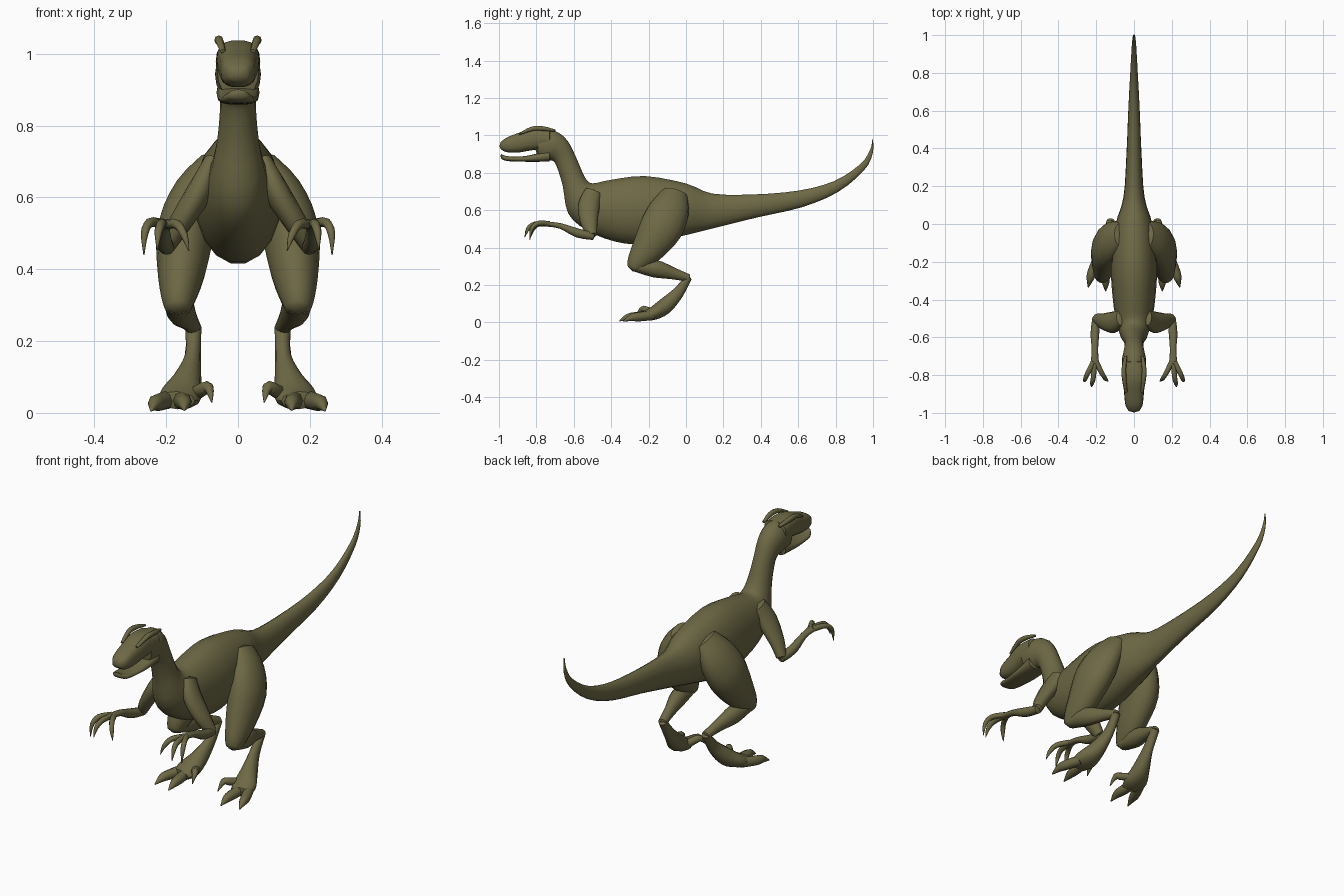
import bpy, bmesh, math
from mathutils import Vector

if "Cube" in bpy.data.objects:
    bpy.data.objects.remove(bpy.data.objects["Cube"], do_unlink=True)

hide = bpy.data.materials.new("olive_hide")
hide.use_nodes = True
olive = (0.155, 0.14, 0.06, 1)
hide.diffuse_color = olive
shader = hide.node_tree.nodes["Principled BSDF"]
shader.inputs["Base Color"].default_value = olive
shader.inputs["Roughness"].default_value = 0.8


def spline(rows, steps):
    """Pass a smooth curve through rows of numbers."""
    out = []
    last = len(rows) - 1
    for i in range(last):
        p0, p1, p2, p3 = (rows[max(0, min(last, i + k))] for k in (-1, 0, 1, 2))
        for s in range(steps):
            t = s / steps
            out.append([b + 0.5 * t * (c - a + t * (2 * a - 5 * b + 4 * c - d
                        + t * (3 * (b - c) + d - a)))
                        for a, b, c, d in zip(p0, p1, p2, p3)])
    out.append(list(rows[-1]))
    return out


def finish(name, bm):
    bmesh.ops.recalc_face_normals(bm, faces=bm.faces)
    mesh = bpy.data.meshes.new(name)
    bm.to_mesh(mesh)
    bm.free()
    mesh.materials.append(hide)
    obj = bpy.data.objects.new(name, mesh)
    bpy.context.collection.objects.link(obj)
    return obj


def smooth(obj):
    bpy.ops.object.select_all(action='DESELECT')
    obj.select_set(True)
    bpy.context.view_layer.objects.active = obj
    bpy.ops.object.shade_smooth_by_angle(angle=math.radians(50))


def loft(name, rings, sides, power=1.0):
    """Skin rings given as centre, side vector and depth vector."""
    bm = bmesh.new()

    def bend(v):
        return math.copysign(abs(v) ** power, v)

    loops = []
    for centre, side, depth in rings:
        angles = [math.tau * k / sides for k in range(sides)]
        loops.append([bm.verts.new(centre + side * bend(math.cos(a))
                                   + depth * bend(math.sin(a))) for a in angles])
    for low, high in zip(loops, loops[1:]):
        for k in range(sides):
            n = (k + 1) % sides
            bm.faces.new((low[k], low[n], high[n], high[k]))
    # rounded ends
    for loop, ring, inner in ((loops[0], rings[0], rings[1]),
                              (loops[-1], rings[-1], rings[-2])):
        out = (ring[0] - inner[0]).normalized()
        size = min(ring[1].length, ring[2].length)
        tip = bm.verts.new(ring[0] + out * size * 0.4)
        for k in range(sides):
            bm.faces.new((loop[k], loop[(k + 1) % sides], tip))
    obj = finish(name, bm)
    smooth(obj)
    return obj


def trunk(name, rows, steps=3, sides=18, power=1.0):
    """Rows: upper y, z, lower y, z, half width."""
    rings = []
    for ty, tz, by, bz, w in spline(rows, steps):
        top, low = Vector((0, ty, tz)), Vector((0, by, bz))
        rings.append(((top + low) / 2, Vector((w, 0, 0)), (top - low) / 2))
    return loft(name, rings, sides, power)


def limb(name, s, rows, steps=3, sides=12):
    """Rows: x, y, z, side radius, depth radius; s mirrors the part."""
    pts = spline(rows, steps)
    mids = [Vector((s * p[0], p[1], p[2])) for p in pts]
    rings = []
    for i, p in enumerate(pts):
        along = (mids[min(i + 1, len(mids) - 1)] - mids[max(i - 1, 0)]).normalized()
        x = Vector((1, 0, 0))
        side = (x - along * x.dot(along)).normalized()
        rings.append((mids[i], side * max(p[3], 0.001),
                      along.cross(side) * max(p[4], 0.001)))
    return loft(name, rings, sides)


def digit(name, s, r, path):
    """Toe or finger ending in a sharp claw."""
    sizes = (1, 0.95, 0.75, 0.1)
    limb(name, s, [(*p, r * k, r * k) for p, k in zip(path, sizes)], 3, 8)


# Tail, torso, neck and skull in one skin
body = trunk("body", [
    (.997, .98, 1.0, .978, .003),
    (.983, .92, .998, .90, .007),
    (.93, .845, .95, .81, .012),
    (.79, .755, .81, .695, .02),
    (.60, .705, .62, .615, .03),
    (.36, .685, .38, .56, .04),
    (.14, .69, .14, .50, .056),
    (0, .745, -.02, .46, .10),
    (-.22, .785, -.22, .415, .122),
    (-.40, .765, -.38, .43, .113),
    (-.50, .745, -.53, .49, .095),
    (-.535, .77, -.63, .58, .074),
    (-.56, .82, -.66, .73, .056),
    (-.59, .89, -.695, .84, .05),
    (-.635, .975, -.72, .865, .056),
    (-.70, 1.025, -.75, .86, .064),
    (-.79, 1.035, -.79, .87, .058)])

# Open jaws
upper_jaw = trunk("upper_jaw", [
    (-.73, 1.03, -.73, .925, .062),
    (-.82, 1.038, -.82, .92, .059),
    (-.90, 1.012, -.90, .907, .052),
    (-.96, .988, -.96, .91, .045),
    (-.99, .965, -.99, .925, .028)], power=0.75)
trunk("lower_jaw", [
    (-.73, .925, -.73, .86, .06),
    (-.82, .897, -.82, .858, .056),
    (-.90, .886, -.90, .86, .049),
    (-.96, .89, -.96, .863, .042),
    (-.988, .90, -.988, .875, .024)], power=0.75)

# Eye sockets cut through the head
eye_y, eye_z = -.79, 1.0
bm = bmesh.new()
bmesh.ops.create_cone(bm, cap_ends=True, segments=12, radius1=.019,
                      radius2=.019, depth=.3)
for v in bm.verts:
    x, y, z = v.co
    v.co = (z, eye_y + x, eye_z + y)
cutter = finish("eye_socket_cutter", bm)
cutter.hide_render = True
for part in (body, upper_jaw):
    cut = part.modifiers.new("eye_socket", 'BOOLEAN')
    cut.operation = 'DIFFERENCE'
    cut.solver = 'EXACT'
    cut.object = cutter
    bpy.context.view_layer.objects.active = part
    bpy.ops.object.modifier_apply(modifier=cut.name)
    smooth(part)
bpy.data.objects.remove(cutter, do_unlink=True)

for label, s in (("left", 1), ("right", -1)):
    # Eye and brow
    bm = bmesh.new()
    bmesh.ops.create_uvsphere(bm, u_segments=10, v_segments=6, radius=.009)
    bmesh.ops.translate(bm, verts=bm.verts, vec=(s * .046, eye_y, eye_z))
    smooth(finish(label + "_eye", bm))
    limb(label + "_brow", s, [
        (.044, -.70, 1.025, .008, .006),
        (.053, -.76, 1.036, .012, .012),
        (.052, -.82, 1.036, .012, .012),
        (.042, -.89, 1.007, .008, .006)], sides=8)

    # Hind leg
    limb(label + "_thigh", s, [
        (.065, -.06, .69, .045, .07),
        (.112, -.085, .61, .068, .105),
        (.145, -.13, .51, .08, .115),
        (.157, -.20, .40, .068, .09),
        (.166, -.26, .32, .048, .058),
        (.167, -.28, .285, .034, .036)], sides=16)
    limb(label + "_shin", s, [
        (.168, -.285, .30, .035, .025),
        (.16, -.17, .288, .04, .047),
        (.14, -.07, .262, .027, .032),
        (.124, .015, .237, .022, .02)])
    limb(label + "_foot", s, [
        (.124, .015, .24, .022, .018),
        (.126, -.045, .155, .023, .032),
        (.143, -.115, .085, .042, .043),
        (.16, -.175, .048, .06, .036),
        (.17, -.225, .035, .05, .025)])
    digit(label + "_outer_toe", s, .026, [
        (.19, -.18, .038), (.22, -.25, .03), (.232, -.29, .026), (.242, -.335, .006)])
    digit(label + "_middle_toe", s, .026, [
        (.16, -.18, .038), (.153, -.255, .032), (.15, -.31, .027), (.15, -.355, .008)])
    digit(label + "_sickle_toe", s, .02, [
        (.125, -.16, .05), (.10, -.21, .065), (.082, -.235, .07), (.073, -.27, .03)])

    # Arm and hand
    limb(label + "_upper_arm", s, [
        (.07, -.495, .70, .025, .045),
        (.105, -.52, .62, .036, .058),
        (.16, -.517, .53, .032, .045),
        (.198, -.50, .465, .024, .026)])
    limb(label + "_forearm", s, [
        (.198, -.495, .46, .022, .02),
        (.207, -.58, .478, .023, .024),
        (.207, -.67, .515, .017, .015),
        (.208, -.75, .527, .024, .013)])
    digit(label + "_outer_finger", s, .014, [
        (.215, -.73, .527), (.245, -.79, .53), (.26, -.825, .50), (.262, -.835, .44)])
    digit(label + "_middle_finger", s, .014, [
        (.209, -.74, .527), (.215, -.81, .525), (.222, -.845, .50), (.225, -.862, .455)])
    digit(label + "_inner_finger", s, .014, [
        (.20, -.73, .525), (.17, -.79, .525), (.15, -.82, .495), (.137, -.832, .452)])
